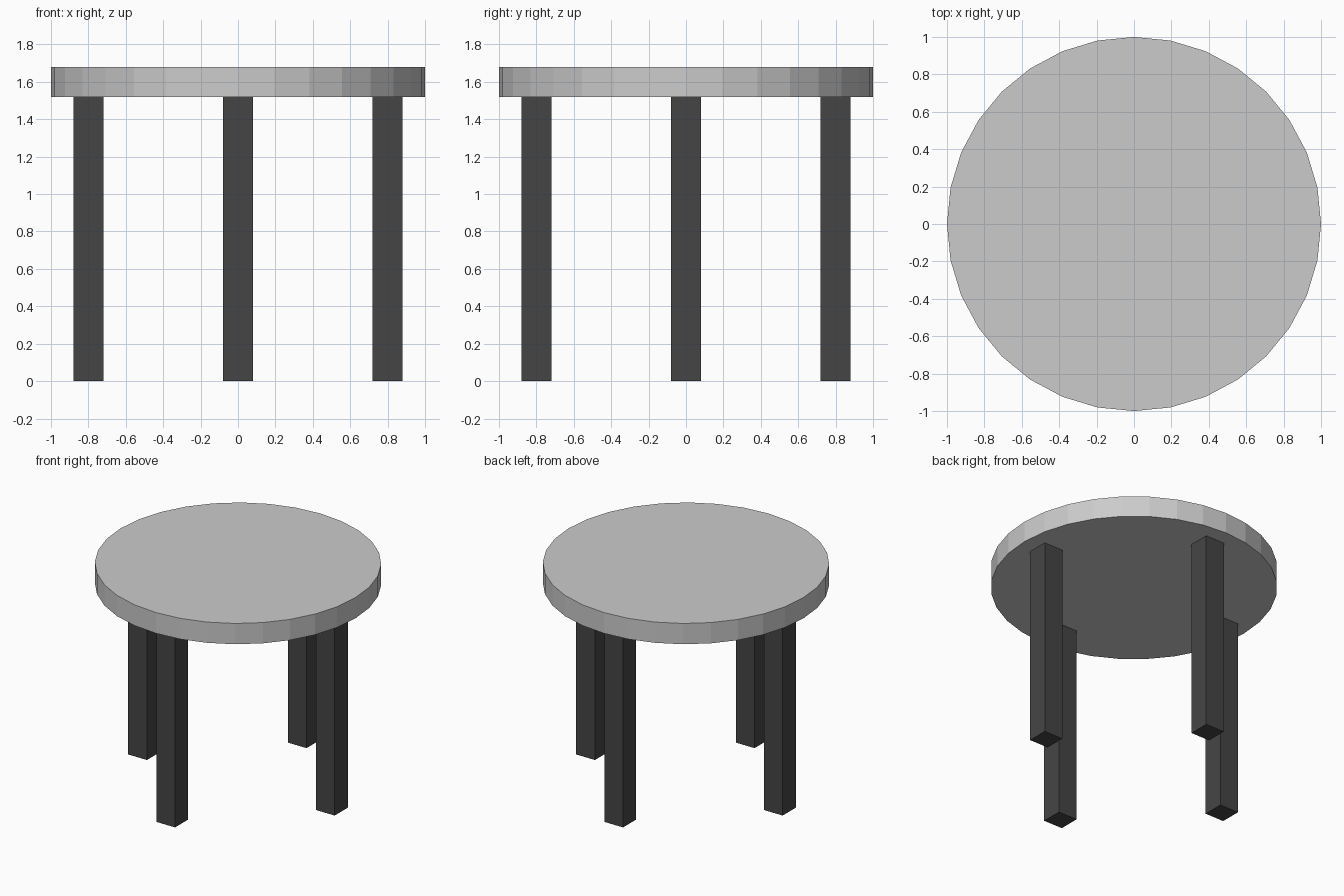
import bpy
from math import cos, sin, pi

if "Cube" in bpy.data.objects:
    bpy.data.objects.remove(bpy.data.objects["Cube"])

TOP_Z, THICK = 1.68, 0.16
LEG_H, LEG_W, LEG_R = 1.52, 0.16, 0.80

# Dark leg material
dark = bpy.data.materials.new("dark_leg")
dark.diffuse_color = (0.06, 0.06, 0.06, 1)
dark.use_nodes = True
dark.node_tree.nodes["Principled BSDF"].inputs["Base Color"].default_value = dark.diffuse_color

# Round 32-sided table top
bpy.ops.mesh.primitive_cylinder_add(vertices=32, radius=1, depth=THICK,
                                    location=(0, 0, TOP_Z - THICK / 2))
bpy.context.object.name = "table_top"

# Four square legs on the axes
for i, name in enumerate(("right_leg", "back_leg", "left_leg", "front_leg")):
    a = i * pi / 2
    bpy.ops.mesh.primitive_cube_add(
        size=1, location=(LEG_R * cos(a), LEG_R * sin(a), LEG_H / 2))
    leg = bpy.context.object
    leg.name = name
    leg.scale = (LEG_W, LEG_W, LEG_H)
    bpy.ops.object.transform_apply(location=False, rotation=False, scale=True)
    leg.data.materials.append(dark)
